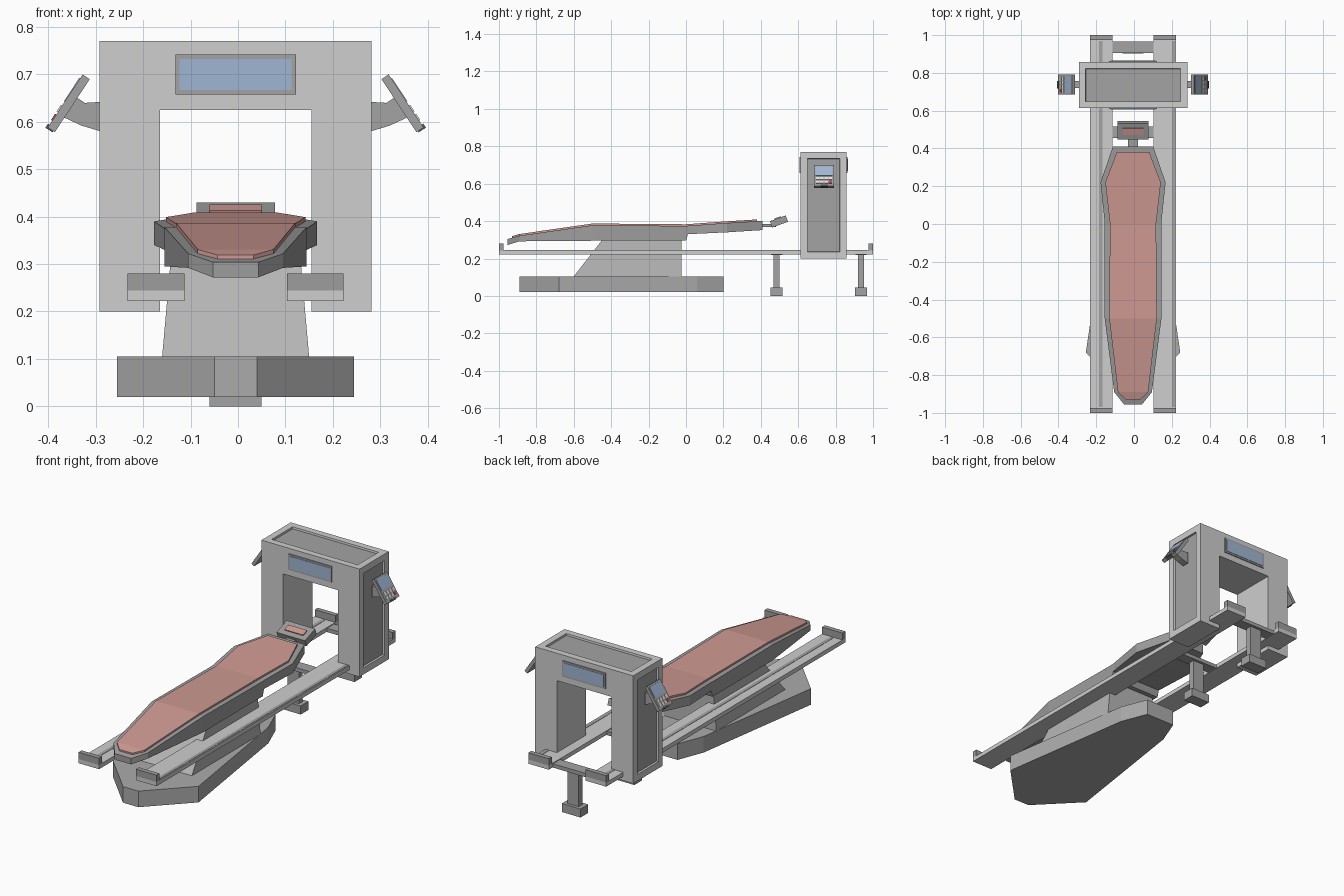
import bpy, bmesh, math
from mathutils import Vector, Matrix

cube = bpy.data.objects.get("Cube")
if cube:
    bpy.data.objects.remove(cube)

CX = -0.005  # centre line of the machine


def material(name, r, g, b):
    m = bpy.data.materials.new(name)
    m.use_nodes = True
    m.diffuse_color = (r, g, b, 1)
    m.node_tree.nodes["Principled BSDF"].inputs["Base Color"].default_value = (r, g, b, 1)
    return m


LIGHT = material("light grey", .62, .62, .62)
STAND = material("stand grey", .47, .47, .47)
BASE = material("base grey", .41, .41, .41)
FRAME = material("frame grey", .34, .34, .34)
PANEL = material("panel grey", .37, .37, .37)
DARK = material("dark grey", .10, .10, .10)
PAD = material("salmon pad", .62, .32, .29)
BLUE = material("screen blue", .35, .47, .65)
WHITE = material("key white", .75, .75, .75)
RED = material("key red", .5, .08, .08)


def finish(name, bm, *mats):
    bmesh.ops.recalc_face_normals(bm, faces=bm.faces)
    mesh = bpy.data.meshes.new(name)
    bm.to_mesh(mesh)
    bm.free()
    for m in mats:
        mesh.materials.append(m)
    ob = bpy.data.objects.new(name, mesh)
    ob.location.x = CX
    bpy.context.collection.objects.link(ob)
    return ob


def box(name, x, y, z, mat, frame=None):
    """Box between the given (low, high) limits, optionally placed by a matrix."""
    bm = bmesh.new()
    bmesh.ops.create_cube(bm, size=1)
    lims = (x, y, z)
    for v in bm.verts:
        v.co = Vector([sum(l) / 2 + c * (l[1] - l[0]) for l, c in zip(lims, v.co)])
    if frame:
        bm.transform(frame)
    return finish(name, bm, mat)


def loft(name, rings, mat):
    """Closed solid through rings of equal point count."""
    bm = bmesh.new()
    loops = [[bm.verts.new(p) for p in r] for r in rings]
    n = len(loops[0])
    for a, b in zip(loops, loops[1:]):
        for i in range(n):
            j = (i + 1) % n
            bm.faces.new((a[i], a[j], b[j], b[i]))
    bm.faces.new(loops[0])
    bm.faces.new(loops[-1])
    return finish(name, bm, mat)


def mirrored(half):
    """Closed outline from (half width, y) points."""
    return half + [(-w, y) for w, y in reversed(half)]


def station(y, w, lo, hi):
    return [(-w, y, lo), (w, y, lo), (w, y, hi), (-w, y, hi)]


# Floor base and pedestal
plan = mirrored([(.045, -.89), (.25, -.68), (.14, .06), (.085, .2)])
loft("floor_base", [[(x, y, z) for x, y in plan] for z in (.02, .105)], BASE)
loft("pedestal", [[(-w, f, z), (w, f, z), (w, -.025, z), (-w, -.025, z)]
                  for w, f, z in ((.155, -.6, .105), (.138, -.45, .297))], STAND)

# Table frame and cushion
table = [(-.955, .048, .272, .304), (-.89, .1, .292, .322), (-.5, .15, .295, .378),
         (0, .15, .295, .374), (.01, .15, .33, .375), (.22, .172, .34, .39),
         (.41, .107, .352, .401)]
loft("table_frame", [station(*s) for s in table], FRAME)
cushion = [(-.93, .038, .31), (-.89, .08, .322), (-.5, .126, .378), (0, .122, .374),
           (.22, .147, .39), (.38, .086, .4)]
loft("table_cushion", [station(y, w, z - .01, z + .009) for y, w, z in cushion], PAD)

# Headrest
tilt = Matrix.Translation((0, .497, .398)) @ Matrix.Rotation(math.radians(20), 4, 'X')
box("headrest_link", (-.026, .026), (.4, .48), (.368, .385), FRAME)
box("headrest_block", (-.083, .083), (-.045, .045), (-.018, .018), FRAME, tilt)
box("headrest_pad", (-.055, .055), (-.018, .018), (.018, .023), PAD, tilt)

# Rails with end stops
for side, s in (("right", -1), ("left", 1)):
    span = sorted((.108 * s, .228 * s))
    box(side + "_rail", span, (-1, 1), (.222, .244), LIGHT)
    groove = (-.18, -.162) if s < 0 else (.205, .222)
    box(side + "_rail_groove", groove, (-.97, .97), (.243, .2455), PANEL)
    for end, e in (("front", -1), ("back", 1)):
        box(side + "_" + end + "_stop", span, sorted((e, e * .975)), (.244, .28), FRAME)

# Rail cross beams, legs and feet
for name, y in (("middle", .485), ("back", .935)):
    box(name + "_cross_beam", (-.11, .11), (y - .03, y + .03), (.22, .24), PANEL)
    box(name + "_leg", (-.033, .033), (y - .016, y + .016), (.04, .225), PANEL)
    box(name + "_foot", (-.055, .055), (y - .032, y + .032), (0, .045), PANEL)

# Gantry arch with sunken top and side panels
bm = bmesh.new()
arch = mirrored([(.16, .2), (.287, .2), (.287, .77)])
arch = [(.16, .625)] + arch + [(-.16, .625)]
face = bm.faces.new([bm.verts.new((x, .613, z)) for x, z in arch])
ext = bmesh.ops.extrude_face_region(bm, geom=[face])
bmesh.ops.translate(bm, vec=(0, .245, 0),
                    verts=[g for g in ext["geom"] if isinstance(g, bmesh.types.BMVert)])
bmesh.ops.recalc_face_normals(bm, faces=bm.faces)
panels = [f for f in bm.faces if f.normal.z > .9 and f.calc_center_median().z > .7
          or abs(f.normal.x) > .9 and abs(f.calc_center_median().x) > .25]
bmesh.ops.inset_individual(bm, faces=panels, thickness=.05)
bmesh.ops.inset_individual(bm, faces=panels, thickness=.002, depth=-.01)
for f in panels:
    f.material_index = 1
finish("gantry", bm, LIGHT, PANEL)

# Displays on both gantry faces
for name, y, d in (("front", .613, -1), ("back", .858, 1)):
    box(name + "_display_frame", (-.127, .127), sorted((y, y + d * .005)), (.658, .742), PANEL)
    box(name + "_display_screen", (-.118, .118), sorted((y, y + d * .007)), (.667, .733), BLUE)

# Control consoles on curved arms
for side, s in (("right", -1), ("left", 1)):
    arm = [(.285, .58), (.325, .592), (.368, .612), (.345, .658), (.318, .64), (.285, .642)]
    loft(side + "_console_arm", [[(x * s, y, z) for x, z in arm] for y in (.72, .757)], PANEL)
    # local x runs along y, local y up the panel, local z outward
    up = Vector((-.55 * s, 0, .835))
    out = Vector((.835 * s, 0, .55))
    across = up.cross(out)
    place = Matrix((across, up, out)).transposed().to_4x4()
    place.translation = (.352 * s, .738, .639)

    def plate(name, x, y, z, mat):
        box(side + "_console_" + name, x, y, z, mat, place)

    plate("body", (-.053, .053), (-.067, .067), (-.009, .009), PANEL)
    plate("screen", (-.045, .045), (-.002, .057), (.009, .011), BLUE)
    for row in range(2):
        for col in range(4):
            x, y = -.034 + col * .0225, -.02 - row * .022
            mat = RED if (row, col) == (1, 3) else WHITE
            plate(f"key_{row}_{col}", (x - .009, x + .009), (y - .008, y + .008), (.009, .012), mat)
    plate("lower_edge", (-.02, .02), (-.07, -.06), (-.005, .013), DARK)
